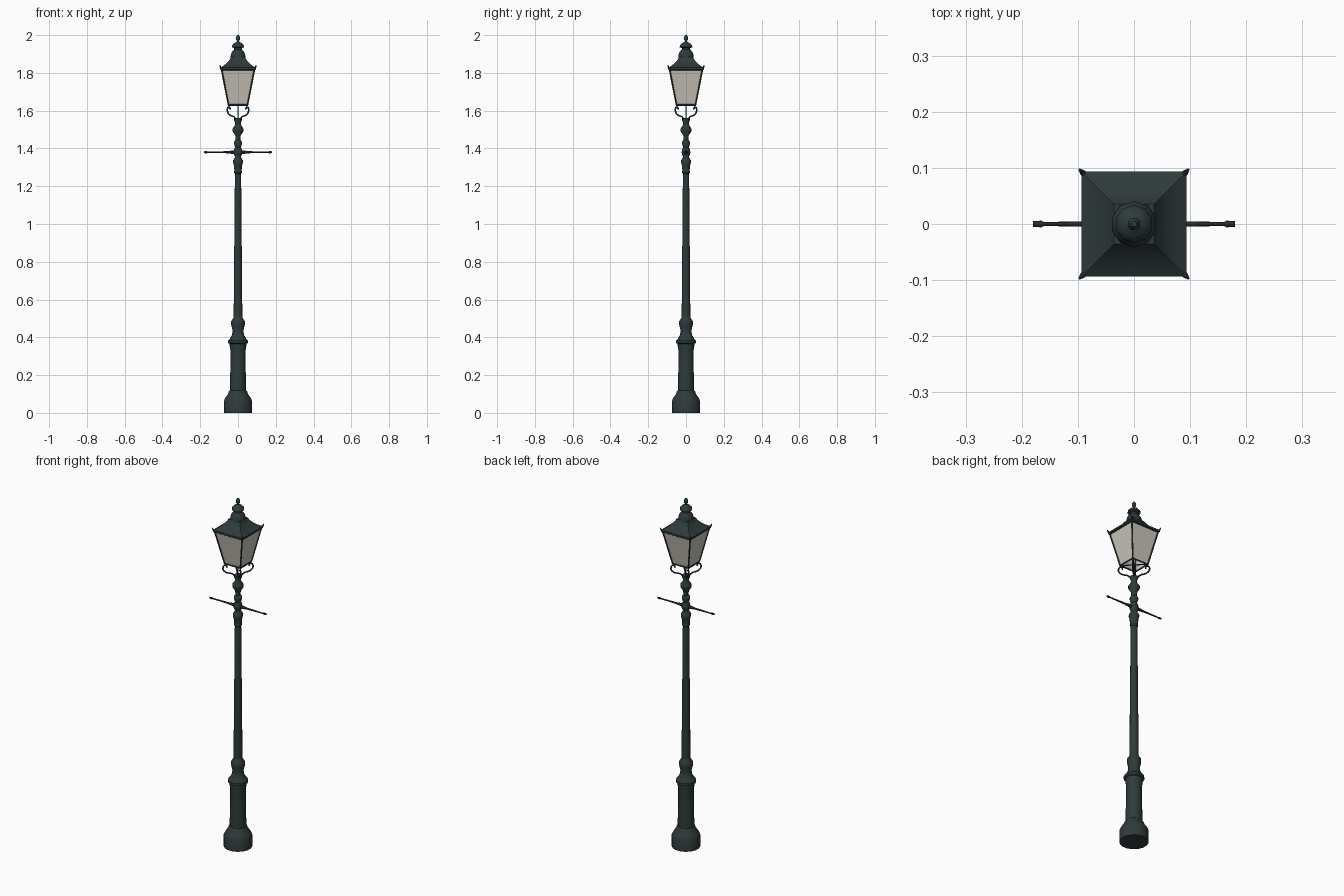
import bpy, bmesh, math
from mathutils import Vector

if "Cube" in bpy.data.objects:
    bpy.data.objects.remove(bpy.data.objects["Cube"])


def material(name, rgb):
    m = bpy.data.materials.new(name)
    m.diffuse_color = (*rgb, 1)
    m.use_nodes = True
    m.node_tree.nodes["Principled BSDF"].inputs["Base Color"].default_value = m.diffuse_color
    return m


IRON = material("dark green iron", (0.028, 0.043, 0.043))
GLASS = material("frosted glass", (0.60, 0.57, 0.50))


def finish(obj, mat, angle=40):
    obj.data.materials.append(mat)
    bpy.ops.object.select_all(action='DESELECT')
    obj.select_set(True)
    bpy.context.view_layer.objects.active = obj
    if obj.type == 'CURVE':
        bpy.ops.object.convert(target='MESH')
    bpy.ops.object.shade_smooth_by_angle(angle=math.radians(angle))


def lathe(name, profile, sides=16, mat=IRON, bottom=True, top=True):
    """Stack of regular rings; with 4 sides the radius is the half width."""
    bm = bmesh.new()
    k = math.sqrt(2) if sides == 4 else 1
    rings = []
    for r, z in profile:
        angs = [2 * math.pi * (i + 0.5) / sides for i in range(sides)]
        rings.append([bm.verts.new((r * k * math.cos(a), r * k * math.sin(a), z)) for a in angs])
    for lo, hi in zip(rings, rings[1:]):
        for i in range(sides):
            j = (i + 1) % sides
            bm.faces.new((lo[i], lo[j], hi[j], hi[i]))
    if bottom:
        bm.faces.new(rings[0][::-1])
    if top:
        bm.faces.new(rings[-1])
    me = bpy.data.meshes.new(name)
    bm.to_mesh(me)
    bm.free()
    obj = bpy.data.objects.new(name, me)
    bpy.context.collection.objects.link(obj)
    finish(obj, mat)


def rod(name, points, radii, cyclic=False, smooth=False):
    """Round rod along points with a radius at each point."""
    cu = bpy.data.curves.new(name, 'CURVE')
    cu.dimensions = '3D'
    cu.bevel_depth = 1
    cu.bevel_resolution = 2
    cu.use_fill_caps = True
    sp = cu.splines.new('NURBS' if smooth else 'POLY')
    sp.points.add(len(points) - 1)
    if not isinstance(radii, (list, tuple)):
        radii = [radii] * len(points)
    for p, co, r in zip(sp.points, points, radii):
        p.co = (*co, 1)
        p.radius = r
    sp.use_cyclic_u = cyclic
    if smooth:
        sp.use_endpoint_u = True
        sp.order_u = 3
        sp.resolution_u = 4
    obj = bpy.data.objects.new(name, cu)
    bpy.context.collection.objects.link(obj)
    finish(obj, IRON)


# Base plinth and pedestal
lathe("pedestal", [(.075, 0), (.075, .065), (.067, .082), (.053, .1), (.05, .112), (.044, .118),
                   (.041, .25), (.041, .33), (.045, .355), (.045, .366), (.053, .37), (.053, .383),
                   (.046, .39), (.033, .412), (.029, .435), (.037, .468), (.037, .485),
                   (.027, .5), (.023, .51)])
# Tapered pole
lathe("pole", [(.024, .5), (.017, 1.28)], 12)
# Turned collars above the pole
lathe("upper_collars", [(.017, 1.265), (.022, 1.272), (.02, 1.285), (.023, 1.31), (.028, 1.33),
                        (.026, 1.338), (.017, 1.352), (.017, 1.36), (.022, 1.368), (.024, 1.38),
                        (.021, 1.395), (.016, 1.405), (.022, 1.425), (.022, 1.435), (.014, 1.445),
                        (.015, 1.468), (.03, 1.492), (.03, 1.505), (.017, 1.523), (.015, 1.535),
                        (.021, 1.548), (.021, 1.56)], 12)
# Ladder bar
rod("ladder_bar", [(x, 0, 1.38) for x in (-.18, -.165, -.16, -.06, -.02, .02, .06, .16, .165, .18)],
    [.005, .006, .0035, .0055, .01, .01, .0055, .0035, .006, .005])

# Lantern
B, T, ZB, ZT = .05, .088, 1.63, 1.822
lathe("glass_panes", [(B, ZB), (T, ZT)], 4, GLASS, bottom=False, top=False)
corners = [(1, 1), (-1, 1), (-1, -1), (1, -1)]
rod("bottom_frame", [(x * B, y * B, ZB) for x, y in corners], .005, cyclic=True)
rod("top_frame", [(x * T, y * T, ZT - .004) for x, y in corners], .005, cyclic=True)
for a in (1, -1):
    rod("bottom_brace", [(-B, -B * a, ZB), (B, B * a, ZB)], .003)
rod("gas_pipe", [(0, 0, 1.55), (0, 0, ZB)], .003)
for i, (x, y) in enumerate(corners):
    d = Vector((x, y, 0))
    rod(f"corner_post_{i}", [d * B + Vector((0, 0, ZB)), d * T + Vector((0, 0, ZT))], .0042)
    # Upturned roof corner
    rod(f"roof_corner_tip_{i}", [d * .084 + Vector((0, 0, 1.822)), d * .092 + Vector((0, 0, 1.828)),
                                 d * .097 + Vector((0, 0, 1.842))], [.006, .005, .002])
    # Scrolled support under the lantern
    path = [(.011, 1.55), (.018, 1.57), (.045, 1.575), (.058, 1.597), (.054, 1.62),
            (.042, 1.62), (.042, 1.606)]
    rod(f"scroll_support_{i}", [d * r + Vector((0, 0, z)) for r, z in path], .0042, smooth=True)

# Flared square roof
lathe("roof", [(.09, 1.815), (.094, 1.818), (.094, 1.828), (.078, 1.837), (.058, 1.853),
               (.044, 1.87), (.036, 1.885)], 4)
# Vent stack and finial
lathe("vent_cap", [(.03, 1.875), (.041, 1.882), (.041, 1.89), (.037, 1.905), (.028, 1.918),
                   (.022, 1.923), (.022, 1.932), (.034, 1.936), (.032, 1.946), (.022, 1.957),
                   (.01, 1.962), (.006, 1.967)], 10)
lathe("finial", [(.006, 1.96), (.006, 1.97), (.012, 1.978), (.012, 1.988), (.005, 2.0)], 8)
